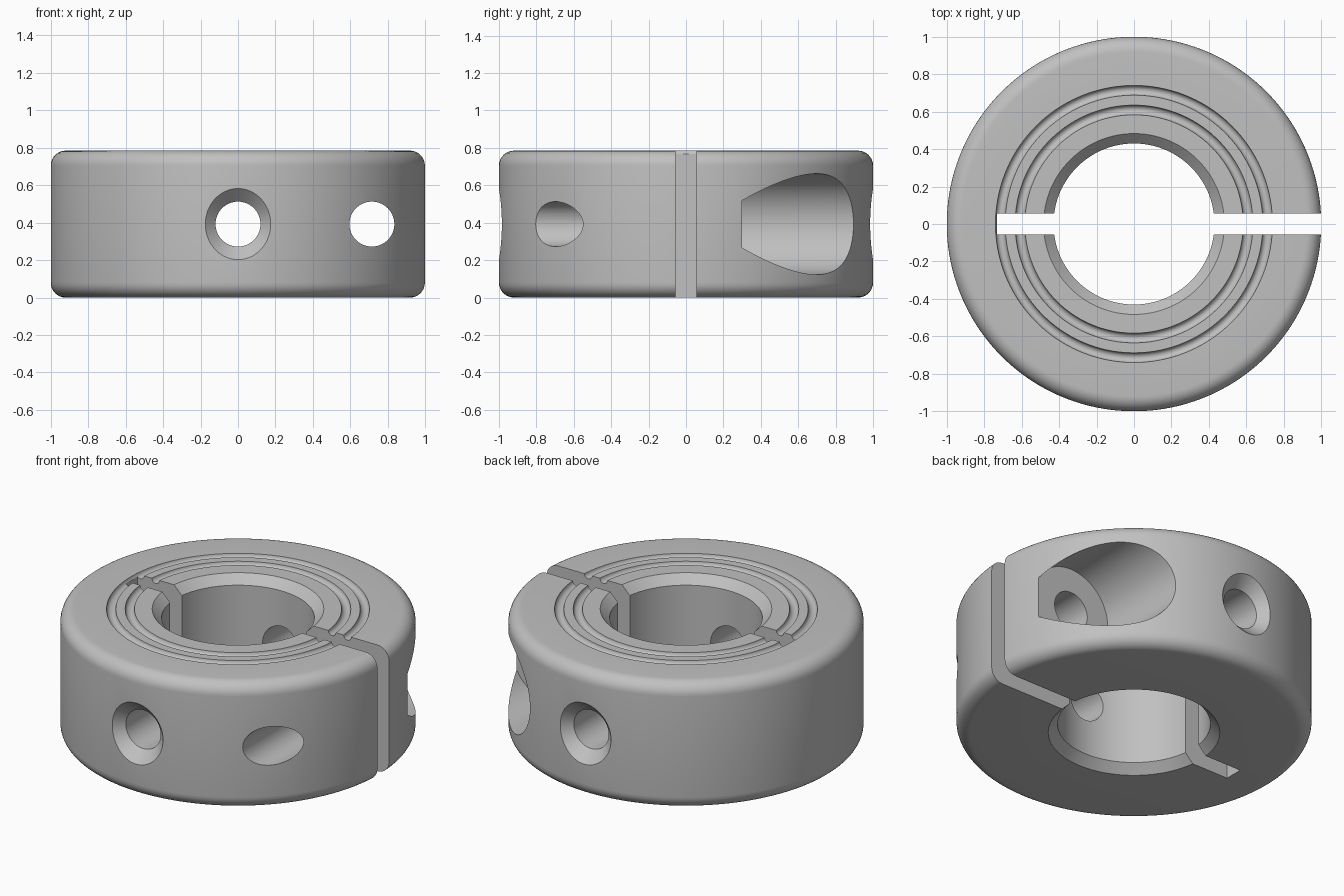
import bpy, bmesh
from math import pi, sin, cos, radians
from mathutils import Matrix

cube = bpy.data.objects.get("Cube")
if cube:
    bpy.data.objects.remove(cube, do_unlink=True)

HEIGHT = 0.785
MID = HEIGHT / 2
BORE, CHAMFER, FILLET = 0.43, 0.053, 0.08

steel = bpy.data.materials.new("grey_steel")
steel.use_nodes = True
GREY = (0.53, 0.53, 0.53, 1)
steel.diffuse_color = GREY
steel.node_tree.nodes["Principled BSDF"].inputs["Base Color"].default_value = GREY


def arc(r, z, radius, start, end, steps):
    """Points of a circular arc in the radius/height plane."""
    angles = [radians(start + (end - start) * i / steps) for i in range(steps + 1)]
    return [(r + radius * cos(a), z + radius * sin(a)) for a in angles]


def finish(name, bm, matrix):
    bmesh.ops.recalc_face_normals(bm, faces=bm.faces)
    bm.transform(matrix)
    mesh = bpy.data.meshes.new(name)
    bm.to_mesh(mesh)
    bm.free()
    mesh.materials.append(steel)
    obj = bpy.data.objects.new(name, mesh)
    bpy.context.collection.objects.link(obj)
    return obj


def lathe(name, profile, segments, matrix=Matrix()):
    """Spin a closed (radius, height) profile around z."""
    bm = bmesh.new()
    verts = [bm.verts.new((r, 0, z)) for r, z in profile]
    edges = [bm.edges.new((v, verts[i - 1])) for i, v in enumerate(verts)]
    bmesh.ops.spin(bm, geom=verts + edges, cent=(0, 0, 0), axis=(0, 0, 1),
                   angle=2 * pi, steps=segments)
    bmesh.ops.remove_doubles(bm, verts=bm.verts, dist=0.0001)
    loose = [e for e in bm.edges if not e.link_faces]
    bmesh.ops.delete(bm, geom=loose, context="EDGES")
    return finish(name, bm, matrix)


# Ring: chamfered bore, two round grooves on top, filleted rim
profile = [(BORE, CHAMFER), (BORE + CHAMFER, 0)]
profile += arc(1 - FILLET, FILLET, FILLET, -90, 0, 8)
profile += arc(1 - FILLET, HEIGHT - FILLET, FILLET, 0, 90, 8)
for groove in (0.714, 0.609):
    profile += arc(groove, HEIGHT, 0.026, 0, -180, 8)
profile += [(BORE + CHAMFER, HEIGHT), (BORE, HEIGHT - CHAMFER)]
collar = lathe("clamp_collar", profile, 192)

# Cutters: cross holes run along y
along_y = Matrix.Translation((0, 0, MID)) @ Matrix.Rotation(-pi / 2, 4, "X")
radial = lathe("radial_hole_cutter",
               [(0, -1.05), (0.24, -1.05), (0.12, -0.93),
                (0.12, 0.93), (0.24, 1.05), (0, 1.05)], 64, along_y)
screw = lathe("screw_hole_cutter",
              [(0, -1.2), (0.12, -1.2), (0.12, 0.3),
               (0.27, 0.3), (0.27, 1.2), (0, 1.2)], 64,
              Matrix.Translation((0.715, 0, 0)) @ along_y)

# Clamping slot: open at +x, stops inside the ring at -x
SLOT_START, SLOT_END = -0.732, 1.2
bm = bmesh.new()
bmesh.ops.create_cube(bm, size=1)
slot = finish("slot_cutter", bm,
              Matrix.Translation(((SLOT_START + SLOT_END) / 2, 0, MID))
              @ Matrix.Diagonal((SLOT_END - SLOT_START, 0.114, 2, 1)))

bpy.ops.object.select_all(action="DESELECT")
collar.select_set(True)
bpy.context.view_layer.objects.active = collar
for cutter in (radial, screw, slot):
    cutter.hide_render = True
    mod = collar.modifiers.new(cutter.name, "BOOLEAN")
    mod.operation = "DIFFERENCE"
    mod.solver = "EXACT"
    mod.object = cutter
    bpy.ops.object.modifier_apply(modifier=mod.name)
    bpy.data.objects.remove(cutter, do_unlink=True)

bpy.ops.object.shade_smooth_by_angle(angle=radians(28))
